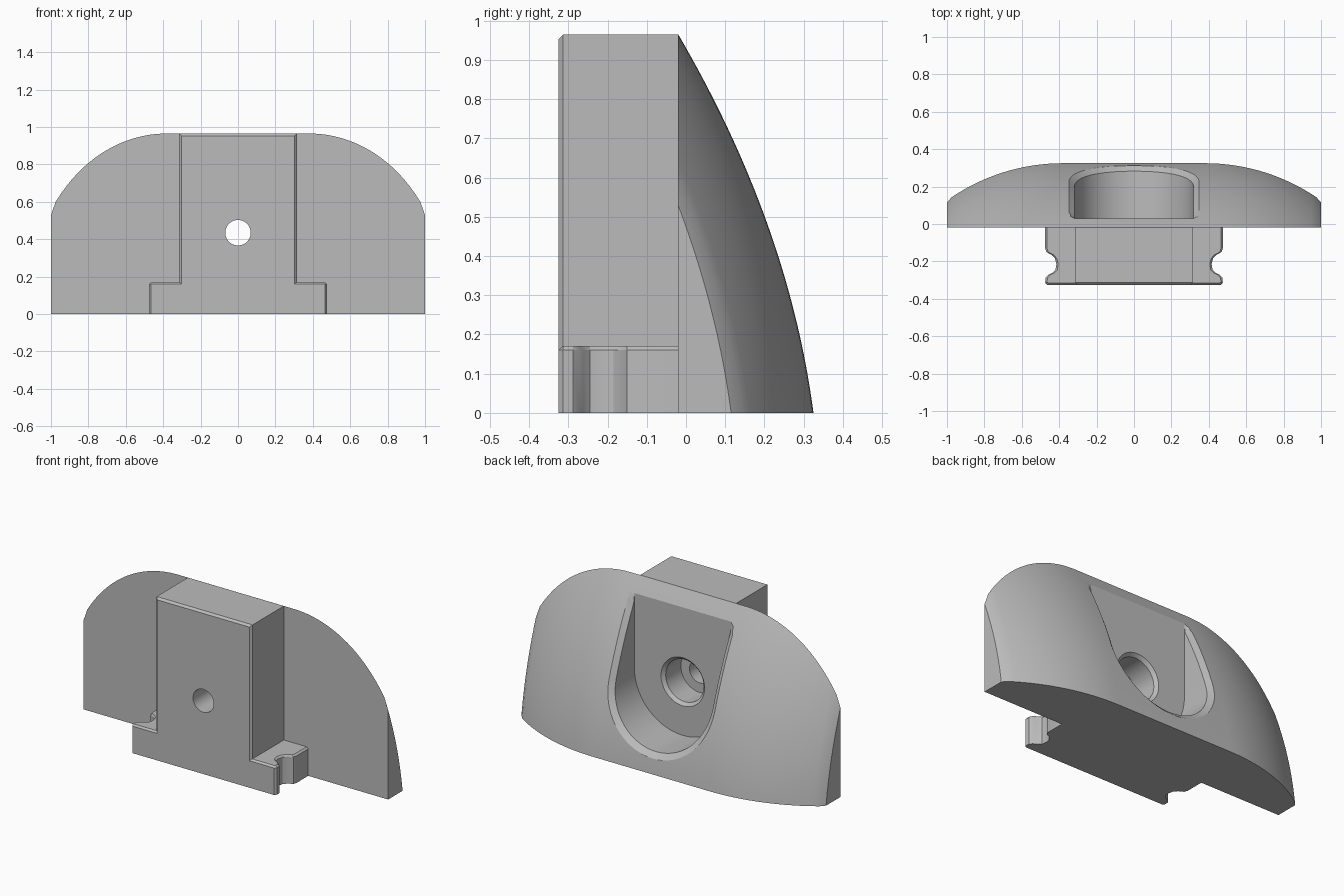
import bpy, bmesh, math

cube = bpy.data.objects.get("Cube")
if cube:
    bpy.data.objects.remove(cube, do_unlink=True)

grey = bpy.data.materials.new("plain grey")
grey.use_nodes = True
grey.diffuse_color = (0.5, 0.5, 0.5, 1)
grey.node_tree.nodes["Principled BSDF"].inputs["Base Color"].default_value = (0.5, 0.5, 0.5, 1)

FRONT, PLATE, DEPTH, HEIGHT = -0.325, -0.02, 0.325, 0.965
HOLE_Z = 0.435
A, B = 0.131, 0.2346          # slope and curvature of the domed back


def loft(name, rings):
    """Closed solid through rings with equal point counts."""
    bm = bmesh.new()
    loops = [[bm.verts.new(p) for p in ring] for ring in rings]
    n = len(loops[0])
    for a, b in zip(loops, loops[1:]):
        for i in range(n):
            j = (i + 1) % n
            bm.faces.new((a[i], a[j], b[j], b[i]))
    bm.faces.new(loops[0])
    bm.faces.new(loops[-1])
    bmesh.ops.recalc_face_normals(bm, faces=bm.faces)
    mesh = bpy.data.meshes.new(name)
    bm.to_mesh(mesh)
    bm.free()
    mesh.materials.append(grey)
    obj = bpy.data.objects.new(name, mesh)
    bpy.context.collection.objects.link(obj)
    return obj


def combine(target, tool, operation):
    tool.hide_render = True
    mod = target.modifiers.new(operation.lower(), 'BOOLEAN')
    mod.operation, mod.solver, mod.object = operation, 'EXACT', tool
    bpy.context.view_layer.objects.active = target
    bpy.ops.object.modifier_apply(modifier=mod.name)
    bpy.data.objects.remove(tool, do_unlink=True)


def dome(z):
    return DEPTH - A * z - B * z * z


def falloff(x):
    """How far the dome recedes toward the sides."""
    x = abs(x)
    if x <= 0.38:
        return 0.0
    if x > 0.976:
        return 0.21
    r = 1.064
    return r - math.sqrt(r * r - (x - 0.38) ** 2)


# Domed plate, lofted from side to side
def section(x, steps=32):
    room = DEPTH - PLATE - falloff(x)
    top = (-A + math.sqrt(A * A + 4 * B * room)) / (2 * B)
    curve = [(x, dome(top * i / steps) - falloff(x), top * i / steps) for i in range(steps)]
    return [(x, PLATE, 0)] + curve + [(x, PLATE, top)]


half = [0.38 + 0.595 * i / 20 for i in range(21)] + [1.0]
body = loft("domed_mount", [section(x) for x in [-x for x in reversed(half)] + half])


# Upright block with chamfered front edges
def block_ring(y, inset):
    w, h = 0.315 - inset, HEIGHT - inset
    return [(-w, y, 0), (w, y, 0), (w, y, h), (-w, y, h)]


block = loft("upright_block", [block_ring(FRONT, 0.012), block_ring(FRONT + 0.012, 0),
                               block_ring(PLATE, 0)])

# Foot with a rounded groove in each side
side = [(0.475, PLATE), (0.475, -0.13), (0.468, -0.15), (0.44, -0.165), (0.422, -0.185),
        (0.415, -0.215), (0.42, -0.245), (0.437, -0.262), (0.46, -0.273), (0.473, -0.288),
        (0.475, -0.313), (0.465, FRONT)]


def foot_ring(z, inset):
    right = [(x - inset, max(y, FRONT + inset), z) for x, y in side]
    return right + [(-x, y, z) for x, y, z in reversed(right)]


foot = loft("foot", [foot_ring(0, 0), foot_ring(0.16, 0), foot_ring(0.17, 0.01)])
combine(block, foot, 'UNION')
combine(body, block, 'UNION')


# U-shaped pocket, open at the top, with a bevelled rim that follows the dome
def pocket_ring(r, depth):
    heights = [1.2 - (1.2 - HOLE_Z) * i / 20 for i in range(20)]
    outline = [(-r, z) for z in heights]
    for i in range(41):
        t = math.pi + math.pi * i / 40
        outline.append((r * math.cos(t), HOLE_Z + r * math.sin(t)))
    outline += [(r, z) for z in reversed(heights)]
    return [(x, depth(z), z) for x, z in outline]


FLOOR = 0.03
pocket = loft("pocket_cutter", [
    pocket_ring(0.318, lambda z: FLOOR),
    pocket_ring(0.318, lambda z: max(FLOOR + 0.001, dome(z) - 0.024)),
    pocket_ring(0.358, lambda z: max(FLOOR + 0.002, dome(z) + 0.008)),
    pocket_ring(0.358, lambda z: 0.6)])
combine(body, pocket, 'DIFFERENCE')


# Stepped screw hole
def circle(y, r, n=48):
    return [(r * math.cos(2 * math.pi * i / n), y, HOLE_Z + r * math.sin(2 * math.pi * i / n))
            for i in range(n)]


hole = loft("hole_cutter", [circle(y, r) for y, r in (
    (-0.5, 0.068), (-0.13, 0.068), (-0.13, 0.125), (0.012, 0.125), (0.035, 0.148), (0.1, 0.148))])
combine(body, hole, 'DIFFERENCE')

# Smooth the curves, keep the edges sharp
bpy.ops.object.select_all(action='DESELECT')
body.select_set(True)
bpy.context.view_layer.objects.active = body
bpy.ops.object.shade_smooth_by_angle(angle=math.radians(25))
